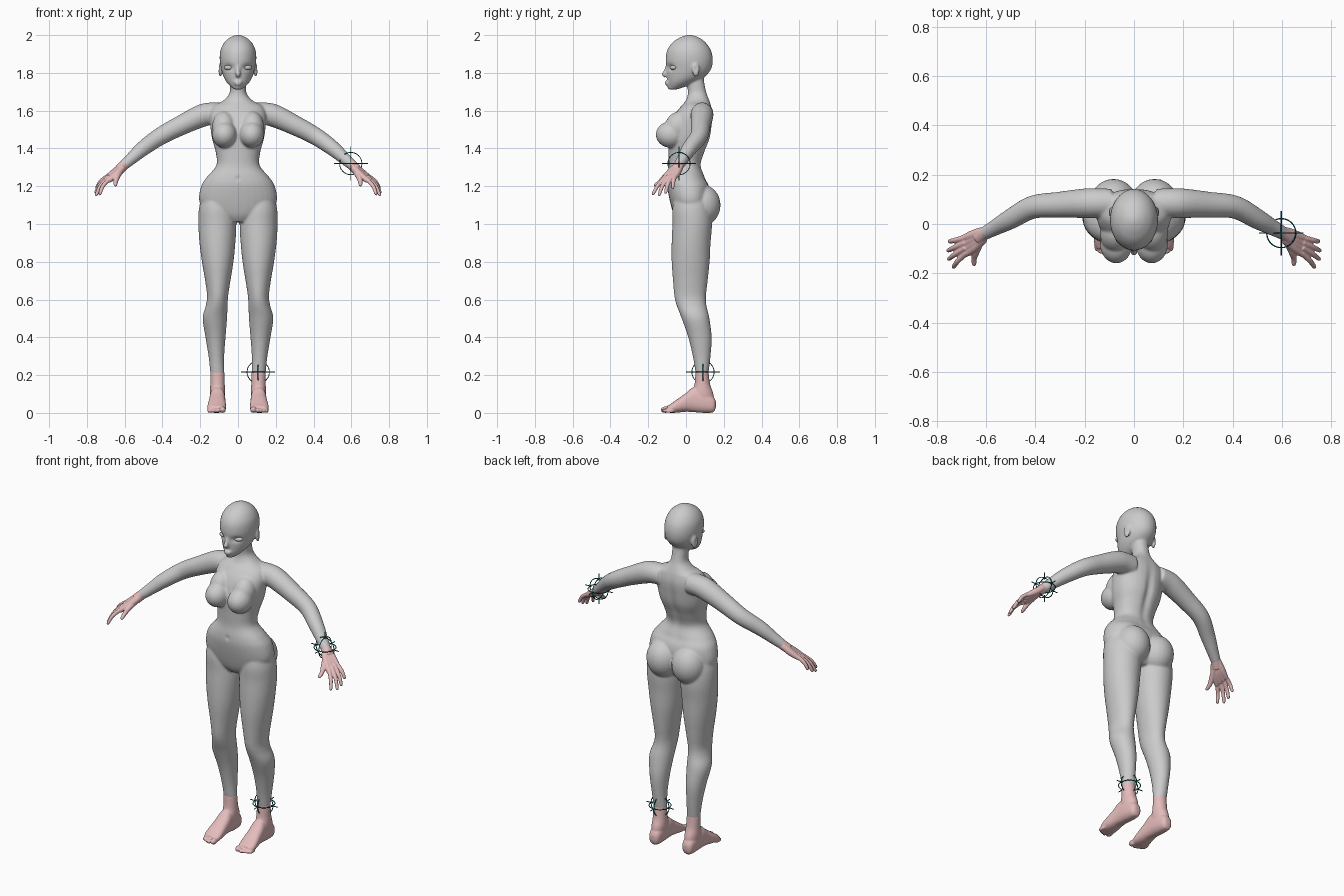
import bpy, bmesh, math
from mathutils import Vector, Matrix


def spline(st, n=6):
    """Catmull-Rom interpolation of a list of equal-length tuples."""
    st = [Vector(s) for s in st]
    p = [st[0]] + st + [st[-1]]
    out = []
    for i in range(1, len(p) - 2):
        a, b, c, d = p[i - 1:i + 3]
        for k in range(n):
            t = k / n
            out.append(0.5 * (2 * b + (c - a) * t + (2 * a - 5 * b + 4 * c - d) * t * t
                              + (3 * b - a - 3 * c + d) * t ** 3))
    return out + [st[-1]]


def loft(bm, rings):
    vs = [[bm.verts.new(q) for q in r] for r in rings]
    n = len(vs[0])
    for a, b in zip(vs, vs[1:]):
        for i in range(n):
            bm.faces.new((a[i], a[(i + 1) % n], b[(i + 1) % n], b[i]))
    bm.faces.new(vs[0][::-1])
    bm.faces.new(vs[-1])


def slab(bm, st, axis='z', p=2.0, n=32):
    """Loft from (position, lo, hi, lo, hi) cross-section extents."""
    rings = []
    for h, u0, u1, v0, v1 in spline(st):
        ring = []
        for i in range(n):
            c, s = math.cos(math.tau * i / n), math.sin(math.tau * i / n)
            u = (u0 + u1) / 2 + (u1 - u0) / 2 * math.copysign(abs(c) ** (2 / p), c)
            v = (v0 + v1) / 2 + (v1 - v0) / 2 * math.copysign(abs(s) ** (2 / p), s)
            ring.append((u, v, h) if axis == 'z' else (u, h, v))
        rings.append(ring)
    loft(bm, rings)


def limb(bm, st, n=20):
    """Round tube through (x, y, z, radius) points."""
    pts = spline(st)
    rings = []
    for i, q in enumerate(pts):
        d = (pts[min(i + 1, len(pts) - 1)] - pts[max(i - 1, 0)]).to_3d().normalized()
        a = d.cross(Vector((0.3, 1, 0.2))).normalized()
        b = d.cross(a)
        rings.append([q.to_3d() + q[3] * (a * math.cos(math.tau * k / n) + b * math.sin(math.tau * k / n))
                      for k in range(n)])
    loft(bm, rings)


def ball(bm, c, r, rot=None):
    m = Matrix.Translation(c) @ (rot or Matrix()) @ Matrix.Diagonal((*r, 1))
    bmesh.ops.create_uvsphere(bm, u_segments=24, v_segments=16, radius=1, matrix=m)


def mirror(bm):
    g = bmesh.ops.duplicate(bm, geom=bm.verts[:] + bm.edges[:] + bm.faces[:])['geom']
    for v in g:
        if isinstance(v, bmesh.types.BMVert):
            v.co.x *= -1
    bmesh.ops.reverse_faces(bm, faces=[f for f in g if isinstance(f, bmesh.types.BMFace)])


def finish(bm, name, voxel=None, smooth=0, mat=None):
    bmesh.ops.recalc_face_normals(bm, faces=bm.faces)
    me = bpy.data.meshes.new(name)
    bm.to_mesh(me)
    ob = bpy.data.objects.new(name, me)
    bpy.context.collection.objects.link(ob)
    if voxel:
        r = ob.modifiers.new('fuse', 'REMESH')
        r.mode, r.voxel_size = 'VOXEL', voxel
        s = ob.modifiers.new('soften', 'SMOOTH')
        s.factor, s.iterations = 0.5, smooth
        dg = bpy.context.evaluated_depsgraph_get()
        fused = bpy.data.meshes.new_from_object(ob.evaluated_get(dg))
        ob.modifiers.clear()
        ob.data = fused
    ob.data.polygons.foreach_set('use_smooth', [True] * len(ob.data.polygons))
    if mat:
        ob.data.materials.clear()
        ob.data.materials.append(mat)
    return ob


def material(name, col):
    m = bpy.data.materials.new(name)
    m.diffuse_color = (*col, 1)
    return m


pink = material('pink', (0.78, 0.5, 0.5))
teal = material('teal', (0.0, 0.13, 0.13))

# body: paired parts first
bm = bmesh.new()
slab(bm, [(1.15, .04, .19, -.06, .11), (1.08, .02, .207, -.072, .13), (1.0, .009, .21, -.072, .138),
          (.9, .014, .204, -.076, .13), (.8, .024, .191, -.076, .125), (.7, .04, .174, -.069, .115),
          (.62, .052, .164, -.062, .106), (.57, .055, .17, -.05, .108), (.5, .058, .187, -.023, .124),
          (.4, .066, .172, .012, .136), (.3, .073, .156, .036, .13), (.215, .072, .147, .05, .12),
          (.205, .072, .147, .05, .12)])
limb(bm, [(.09, .085, 1.585, .058), (.15, .085, 1.583, .06), (.2, .084, 1.57, .06), (.3, .078, 1.523, .053),
          (.41, .068, 1.465, .047), (.5, .02, 1.402, .041), (.56, -.013, 1.35, .033), (.607, -.039, 1.309, .027)])
ball(bm, (.083, .085, 1.1), (.096, .098, .11))                                   # buttock
ball(bm, (.072, -.08, 1.473), (.066, .08, .07))                                  # breast
ball(bm, (.075, -.045, 1.515), (.062, .068, .085), Matrix.Rotation(-.45, 4, 'X'))
ball(bm, (.094, .052, 1.815), (.01, .021, .037), Matrix.Rotation(.35, 4, 'Z'))   # ear
mirror(bm)
# torso and neck
slab(bm, [(1.01, -.06, .06, -.04, .09), (1.05, -.16, .16, -.065, .12), (1.12, -.205, .205, -.085, .13),
          (1.2, -.195, .195, -.1, .13), (1.25, -.164, .164, -.1, .103), (1.31, -.115, .115, -.092, .08),
          (1.38, -.118, .118, -.093, .1), (1.45, -.137, .137, -.095, .127), (1.52, -.147, .147, -.085, .138),
          (1.58, -.15, .15, -.06, .142), (1.625, -.13, .13, -.025, .134), (1.652, -.08, .08, -.002, .125),
          (1.69, -.046, .046, .01, .11), (1.74, -.042, .042, .005, .098), (1.8, -.042, .042, 0, .09)], p=2.2)
# head and face
slab(bm, [(1.712, -.02, .02, -.085, -.05), (1.725, -.036, .036, -.092, -.01), (1.75, -.06, .06, -.097, .05),
          (1.78, -.077, .077, -.1, .1), (1.82, -.089, .089, -.103, .133), (1.87, -.097, .097, -.108, .142),
          (1.92, -.093, .093, -.1, .132), (1.96, -.074, .074, -.073, .105), (1.985, -.047, .047, -.037, .073),
          (1.996, -.025, .025, -.01, .045), (2.001, -.008, .008, .01, .026)])
limb(bm, [(0, -.098, 1.84, .009), (0, -.108, 1.81, .011), (0, -.115, 1.792, .0135), (0, -.105, 1.783, .01)])
ball(bm, (0, -.099, 1.751), (.024, .014, .008))
ball(bm, (0, -.097, 1.739), (.02, .014, .008))
ball(bm, (0, -.08, 1.724), (.022, .018, .014))
body = finish(bm, 'body', 0.006, 7)

# soft dents: (centre, radii, push)
dents = [((0, .12, 1.43), (.022, .08, .14), (0, -.012, 0)), ((0, -.1, 1.24), (.01, .03, .012), (0, .005, 0))]
for s in (1, -1):
    dents += [((s * .048, -.083, 1.828), (.026, .03, .016), (0, .014, 0)),
              ((s * .106, .05, 1.82), (.012, .011, .02), (-s * .006, 0, 0)),
              ((s * .04, .12, 1.215), (.05, .04, .05), (0, -.008, 0))]
for v in body.data.vertices:
    p, move = v.co.copy(), Vector()
    for c, r, push in dents:
        d = sum(((p[i] - c[i]) / r[i]) ** 2 for i in range(3))
        if d < 9:
            move += Vector(push) * math.exp(-d)
    v.co += move

# eyes
bm = bmesh.new()
ball(bm, (.048, -.066, 1.828), (.027, .018, .014), Matrix.Rotation(.3, 4, 'Z'))
mirror(bm)
finish(bm, 'eyes')

# hands
bm = bmesh.new()
limb(bm, [(.59, -.03, 1.324, .0265), (.607, -.039, 1.309, .027), (.63, -.058, 1.285, .027)])
across = Vector((-.01, -.07, -.02)).normalized()
for k in range(4):                                                               # palm
    o = across * (k - 1.5) * .018
    tip = Vector((.692, -.092, 1.237)) + across * (k - 1.5) * .023
    limb(bm, [(*(Vector((.612, -.045, 1.303)) + o * .6), .018), (*(Vector((.65, -.07, 1.268)) + o), .019),
              (*tip, .0125)])
fingers = [((.688, -.126, 1.227), (.735, -.178, 1.155)), ((.694, -.104, 1.234), (.755, -.145, 1.15)),
           ((.696, -.081, 1.24), (.758, -.11, 1.163)), ((.695, -.058, 1.247), (.753, -.072, 1.188))]
for a, b in fingers:
    a, b = Vector(a), Vector(b)
    limb(bm, [(*(a - (b - a) * .2), .0115), (*(a.lerp(b, .45) + Vector((.006, -.002, .006))), .0105),
              (*a.lerp(b, .9), .0085), (*b, .004)])
limb(bm, [(.622, -.062, 1.285, .019), (.64, -.11, 1.25, .0155), (.648, -.14, 1.222, .0115),
          (.648, -.162, 1.207, .009), (.648, -.169, 1.202, .004)])
mirror(bm)
finish(bm, 'hands', 0.0035, 3, pink)

# feet
bm = bmesh.new()
slab(bm, [(.222, .074, .145, .052, .119), (.21, .072, .147, .05, .12), (.15, .07, .147, .045, .128),
          (.1, .068, .148, .03, .145), (.04, .075, .142, .03, .15)])
slab(bm, [(.158, .095, .122, .03, .06), (.145, .078, .139, .004, .085), (.1, .07, .147, 0, .12),
          (.04, .068, .15, .004, .135), (0, .066, .154, .006, .105), (-.04, .064, .16, .002, .077),
          (-.075, .064, .162, 0, .052), (-.1, .07, .152, .002, .036)], 'y', 2.4)
for x, y, r in [(.081, -.108, .017), (.105, -.108, .012), (.122, -.102, .0115), (.138, -.095, .011),
                (.152, -.085, .0105)]:
    ball(bm, (x, y, r), (r * .95, .026, r))
mirror(bm)
finish(bm, 'feet', 0.0045, 3, pink)

# joint markers: three rings with ticks
for name, c in (('wrist_marker', Vector((.597, -.037, 1.32))), ('ankle_marker', Vector((.107, .09, .216)))):
    cu = bpy.data.curves.new(name, 'CURVE')
    cu.dimensions, cu.bevel_depth, cu.bevel_resolution = '3D', 0.0025, 1
    R, T = .059, .09
    lines = []
    for ax in range(3):
        ring = []
        for i in range(40):
            q = [0, 0, 0]
            q[ax - 1], q[ax - 2] = R * math.cos(math.tau * i / 40), R * math.sin(math.tau * i / 40)
            ring.append(q)
        lines.append((ring, True))
        for s in (1, -1):
            d = Vector([s if k == ax else 0 for k in range(3)])
            lines.append(([d * (R - .01), d * T], False))
    for pts, closed in lines:
        sp = cu.splines.new('POLY')
        sp.points.add(len(pts) - 1)
        for pt, q in zip(sp.points, pts):
            pt.co = (*(c + Vector(q)), 1)
        sp.use_cyclic_u = closed
    cu.materials.append(teal)
    bpy.context.collection.objects.link(bpy.data.objects.new(name, cu))
